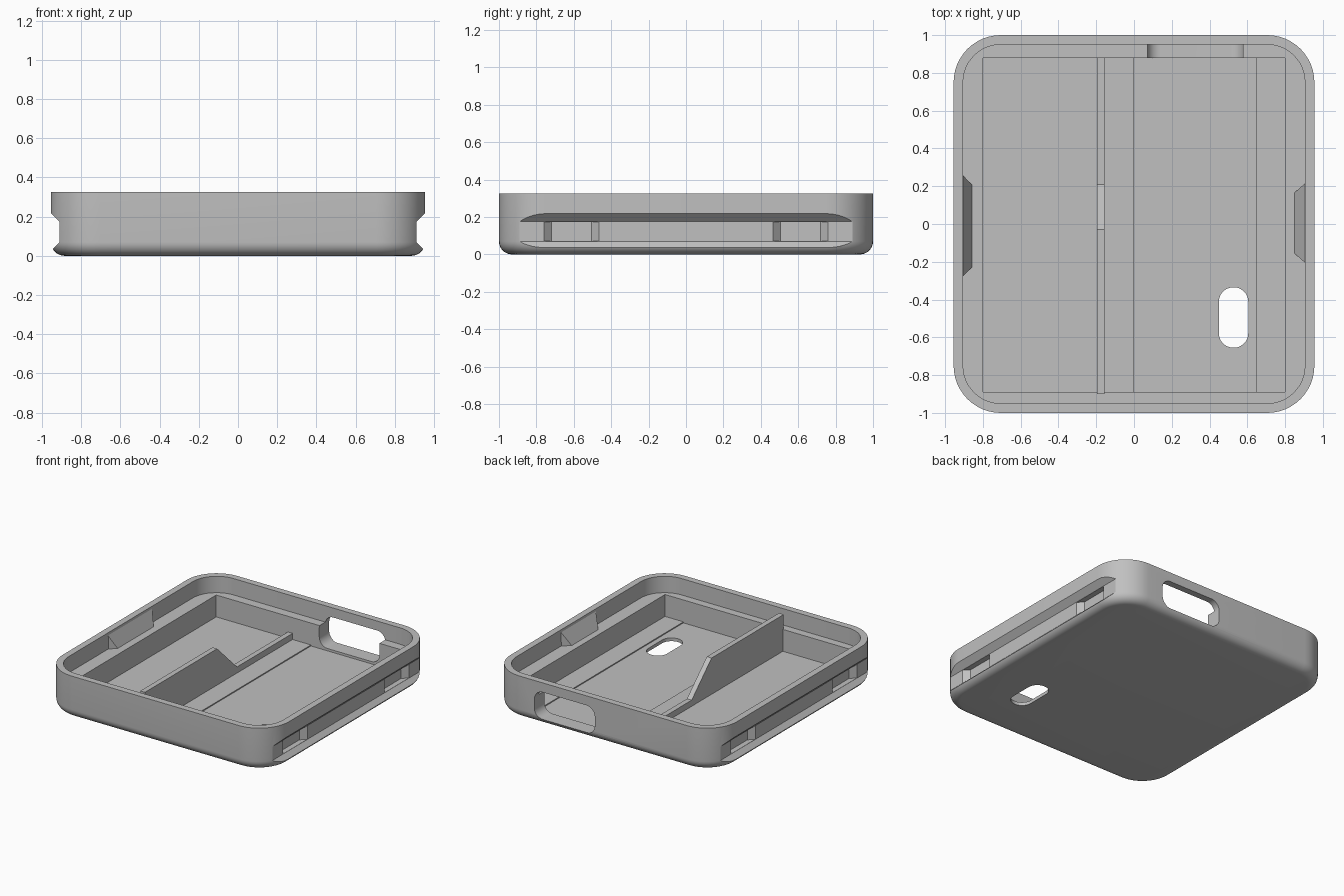
import bpy, bmesh, math

cube = bpy.data.objects.get("Cube")
if cube:
    bpy.data.objects.remove(cube, do_unlink=True)

GREY = bpy.data.materials.new("light_grey_plastic")
GREY.use_nodes = True
GREY.diffuse_color = (0.53, 0.53, 0.53, 1)
GREY.node_tree.nodes["Principled BSDF"].inputs["Base Color"].default_value = (0.53, 0.53, 0.53, 1)


def rounded_rect(hx, hy, r, cx=0, cy=0, steps=12):
    """Outline of a rounded rectangle, counter-clockwise."""
    pts = []
    for q, (sx, sy) in enumerate([(1, 1), (-1, 1), (-1, -1), (1, -1)]):
        for i in range(steps + 1):
            a = math.pi / 2 * (q + i / steps)
            pts.append((cx + sx * (hx - r) + r * math.cos(a),
                        cy + sy * (hy - r) + r * math.sin(a)))
    return pts


def loft(name, rings):
    """Skin a stack of equal-length rings and cap both ends."""
    bm = bmesh.new()
    loops = [[bm.verts.new(p) for p in ring] for ring in rings]
    n = len(loops[0])
    for lo, hi in zip(loops, loops[1:]):
        for i in range(n):
            j = (i + 1) % n
            bm.faces.new((lo[i], lo[j], hi[j], hi[i]))
    bm.faces.new(loops[0][::-1])
    bm.faces.new(loops[-1])
    bmesh.ops.remove_doubles(bm, verts=bm.verts, dist=1e-5)
    bmesh.ops.recalc_face_normals(bm, faces=bm.faces)
    mesh = bpy.data.meshes.new(name)
    bm.to_mesh(mesh)
    bm.free()
    mesh.materials.append(GREY)
    ob = bpy.data.objects.new(name, mesh)
    bpy.context.collection.objects.link(ob)
    return ob


def prism(name, pts, axis, a, b):
    """Extrude a 2D outline along an axis from a to b."""
    place = {"x": lambda u, v, d: (d, u, v),
             "y": lambda u, v, d: (u, d, v),
             "z": lambda u, v, d: (u, v, d)}[axis]
    return loft(name, [[place(u, v, d) for u, v in pts] for d in (a, b)])


def cut(target, cutter):
    """Subtract the cutter from the target and remove it."""
    mod = target.modifiers.new("cut", "BOOLEAN")
    mod.operation, mod.solver, mod.object = "DIFFERENCE", "EXACT", cutter
    cutter.hide_render = True
    bpy.context.view_layer.update()
    dg = bpy.context.evaluated_depsgraph_get()
    mesh = bpy.data.meshes.new_from_object(target.evaluated_get(dg))
    target.modifiers.clear()
    target.data = mesh
    bpy.data.objects.remove(cutter, do_unlink=True)


# Outer tray with a rounded bottom edge
H, FILLET = 0.325, 0.07
rings = []
for i in range(9):
    a = math.pi / 2 * i / 8
    inset, z = FILLET * (1 - math.sin(a)), FILLET * (1 - math.cos(a))
    rings.append([(x, y, z) for x, y in
                  rounded_rect(0.955 - inset, 1 - inset, 0.25 - inset)])
rings.append([(x, y, H) for x, y in rounded_rect(0.955, 1, 0.25)])
tray = loft("tray", rings)

# Lid recess, then the square pocket with a shallow stepped floor
LEDGE, FLOOR, LOW = 0.2, 0.033, 0.025
cut(tray, prism("lid_recess", rounded_rect(0.905, 0.95, 0.2), "z", LEDGE, 0.5))
cut(tray, prism("pocket", [(-0.8, 0.4), (-0.8, FLOOR), (0, FLOOR), (0, LOW),
                           (0.645, LOW), (0.645, FLOOR), (0.8, FLOOR), (0.8, 0.4)],
                "y", -0.89, 0.88))

# Port opening in the back wall and the slot in the floor
cut(tray, prism("port", rounded_rect(0.255, 0.105, 0.07, 0.325, 0.148), "y", 0.8, 1.2))
cut(tray, prism("floor_slot", rounded_rect(0.078, 0.16, 0.0775, 0.527, -0.495),
                "z", -0.1, 0.15))

# Side grooves, each with two tapered grip recesses
for s in (1, -1):
    groove = [(0.912, 0.07), (0.912, 0.175), (1.012, 0.275), (1.012, -0.03)]
    cut(tray, prism("groove", [(s * x, z) for x, z in groove], "y", -1.1, 1.1))
    for c in (-0.613, 0.613):
        grip = [(0.872, c - 0.107), (0.872, c + 0.107), (0.93, c + 0.165), (0.93, c - 0.165)]
        cut(tray, prism("grip", [(s * x, y) for x, y in grip], "z", 0.071, 0.174))

# Divider that drops down a ramp to a low rib
prism("divider", [(-0.9, 0.02), (-0.9, 0.31), (-0.03, 0.31), (0.21, 0.08),
                  (0.885, 0.08), (0.885, 0.02)], "x", -0.195, -0.155)

# Ramped snap tabs on the side lips
for name, s, tip, wall_y, tip_y, mid in (("left_tab", 1, 0.847, 0.21, 0.158, 0.005),
                                         ("right_tab", -1, 0.855, 0.267, 0.215, -0.01)):
    sides = [[(s * 0.91, mid + k * wall_y, LEDGE - 0.005),
              (s * tip, mid + k * tip_y, LEDGE - 0.005),
              (s * 0.905, mid + k * wall_y, 0.305),
              (s * 0.91, mid + k * wall_y, 0.305)] for k in (-1, 1)]
    loft(name, sides)

# Smooth rounded areas, crisp edges elsewhere
bpy.ops.object.select_all(action="DESELECT")
tray.select_set(True)
bpy.context.view_layer.objects.active = tray
bpy.ops.object.shade_smooth_by_angle(angle=math.radians(30))
